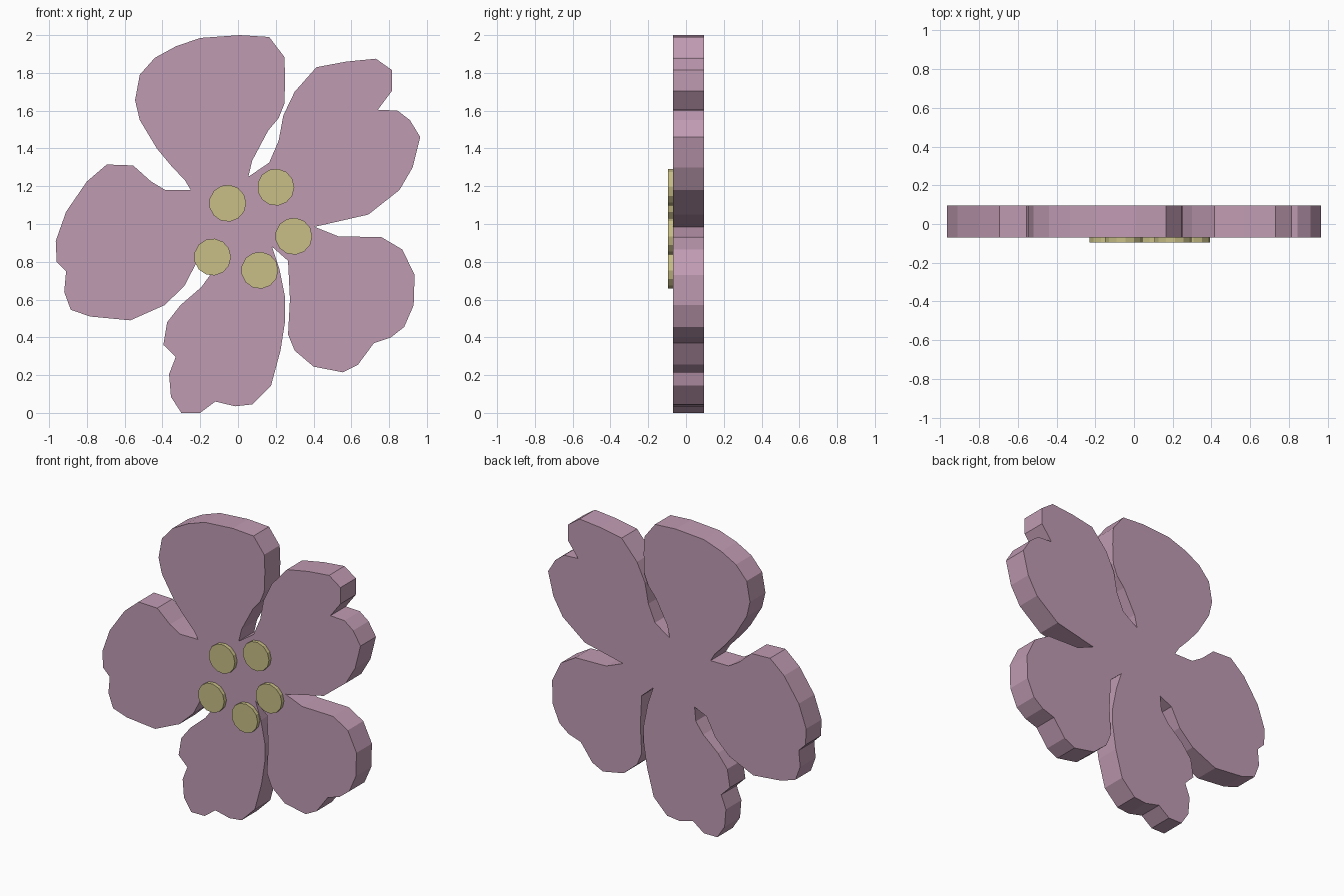
import bpy, bmesh, math
from mathutils import Matrix

FRONT, BACK, TIP = -0.07, 0.095, -0.095   # petal faces and raised dot face


def material(name, color):
    m = bpy.data.materials.new(name)
    m.diffuse_color = (*color, 1)
    return m


def add_object(name, bm, mat):
    bmesh.ops.recalc_face_normals(bm, faces=bm.faces)
    me = bpy.data.meshes.new(name)
    bm.to_mesh(me)
    bm.free()
    me.materials.append(mat)
    ob = bpy.data.objects.new(name, me)
    bpy.context.collection.objects.link(ob)
    return ob


def slab(name, outline, y0, y1, mat):
    bm = bmesh.new()
    face = bm.faces.new([bm.verts.new((x, y0, z)) for x, z in outline])
    ext = bmesh.ops.extrude_face_region(bm, geom=[face], use_keep_orig=True)
    verts = [g for g in ext["geom"] if isinstance(g, bmesh.types.BMVert)]
    bmesh.ops.translate(bm, verts=verts, vec=(0, y1 - y0, 0))
    return add_object(name, bm, mat)


# Petal edge profiles (x, z), clockwise, each beginning at the notch before it
top_petal = [(-.25, 1.18), (-.28, 1.23), (-.355, 1.31), (-.43, 1.40), (-.52, 1.55),
             (-.545, 1.655), (-.52, 1.79), (-.44, 1.88), (-.33, 1.94), (-.20, 1.985),
             (.01, 2.0), (.165, 1.99), (.245, 1.885), (.25, 1.77), (.245, 1.635),
             (.215, 1.56), (.16, 1.495), (.075, 1.335)]
upper_right_petal = [(.055, 1.25), (.165, 1.325), (.215, 1.44), (.24, 1.575), (.30, 1.70),
                     (.415, 1.83), (.575, 1.86), (.73, 1.875), (.815, 1.815), (.815, 1.705),
                     (.74, 1.605), (.845, 1.60), (.91, 1.55), (.965, 1.46), (.925, 1.30),
                     (.855, 1.18), (.69, 1.05)]
lower_right_petal = [(.405, .985), (.53, .935), (.76, .93), (.87, .865), (.935, .73),
                     (.93, .57), (.88, .455), (.81, .40), (.72, .37), (.635, .255),
                     (.555, .215), (.40, .245), (.30, .33), (.265, .415), (.275, .60),
                     (.265, .805)]
bottom_petal = [(.18, .88), (.22, .76), (.25, .61), (.25, .49), (.225, .33), (.175, .145),
                (.075, .045), (-.015, .035), (-.12, .06), (-.20, 0), (-.30, 0),
                (-.355, .085), (-.365, .205), (-.33, .295), (-.395, .36), (-.375, .48),
                (-.305, .57), (-.195, .665), (-.14, .74)]
left_petal = [(-.13, .835), (-.22, .795), (-.285, .67), (-.39, .57), (-.57, .49),
              (-.78, .51), (-.885, .545), (-.92, .64), (-.91, .75), (-.96, .80),
              (-.965, .91), (-.91, 1.065), (-.80, 1.225), (-.695, 1.315), (-.555, 1.31),
              (-.46, 1.225), (-.385, 1.18)]

pink = material("petal_pink", (0.53, 0.33, 0.45))
yellow = material("stamen_yellow", (0.58, 0.52, 0.24))

# Flower body: all petals in one solid slab
slab("petals", top_petal + upper_right_petal + lower_right_petal + bottom_petal + left_petal,
     FRONT, BACK, pink)

# Stamen dots on the front
for i, (x, z) in enumerate([(-.055, 1.11), (.20, 1.195), (.295, .935),
                            (.115, .755), (-.135, .825)]):
    circle = [(x + .098 * math.cos(a * math.tau / 13), z + .098 * math.sin(a * math.tau / 13))
              for a in range(13)]
    slab(f"stamen_dot_{i + 1}", circle, TIP, FRONT + 0.005, yellow)
